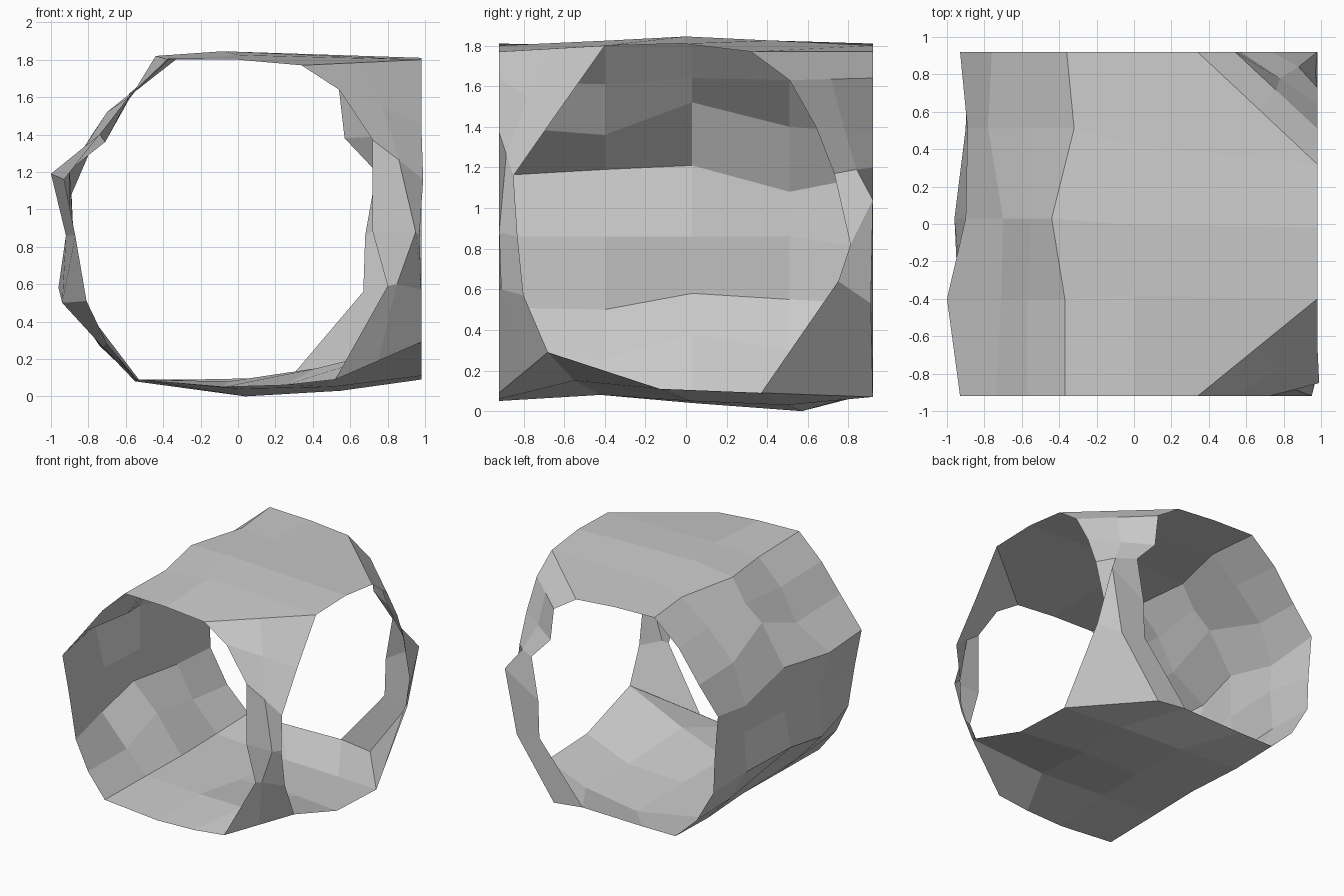
import bpy, bmesh

# Rough-cut tunnel junction: a tube along y with a side branch towards +x
STATIONS = [-0.92, -0.40, 0.03, 0.51, 0.92]

# Left wall, roof edge down to floor edge: (x at each station), (z at each station)
WALL = [
    ((-.37, -.37, -.44, -.32, -.36), (1.81, 1.80, 1.82, 1.81, 1.81)),
    ((-.57, -.57, -.55, -.55, -.58), (1.62, 1.61, 1.64, 1.63, 1.62)),
    ((-.74, -.71, -.70, -.78, -.76), (1.40, 1.36, 1.52, 1.40, 1.37)),
    ((-.93, -1.0, -.90, -.89, -.93), (1.16, 1.19, 1.21, 1.08, 1.16)),
    ((-.87, -.92, -.90, -.88, -.90), (.86, .86, .86, .86, .80)),
    ((-.81, -.94, -.96, -.90, -.89), (.51, .50, .58, .55, .53)),
    ((-.70, -.72, -.75, -.76, -.74), (.28, .26, .38, .30, .27)),
    ((-.55, -.54, -.53, -.55, -.55), (.09, .09, .09, .08, .09)),
]
ROOF_MID = [(0, -.92, 1.80), (0, -.38, 1.825), (-.08, 0, 1.845), (0, .42, 1.825), (0, .92, 1.80)]
FLOOR_MID = [(-.08, -.92, .05), (-.05, -.42, .08), (.0, .03, .04), (.04, .57, 0), (-.25, .92, .09)]
FLOOR_OUT = [(.25, -.92, .06), (.42, -.55, .15), (.5, .02, .05), (.55, .5, .03), (.28, .92, .10)]

# Corner columns: rows run from roof to floor, each from the end opening to the branch opening
FRONT = [
    [(.34, -.92, 1.77), (.66, -.66, 1.785), (.98, -.40, 1.80)],
    [(.54, -.92, 1.64), (.77, -.78, 1.55), (.98, -.64, 1.46)],
    [(.72, -.92, 1.37), (.86, -.885, 1.265), (.99, -.85, 1.16)],
    [(.72, -.92, .88), (.95, -.92, .88), (.97, -.83, .86)],
    [(.80, -.92, .59), (.85, -.91, .60), (.98, -.80, .57)],
    [(.52, -.92, .09), (.75, -.80, .19), (.98, -.68, .29)],
]
BACK = [
    [(.34, .92, 1.77), (.66, .62, 1.77), (.98, .32, 1.77)],
    [(.54, .92, 1.64), (.76, .715, 1.635), (.98, .51, 1.63)],
    [(.57, .92, 1.38), (.78, .78, 1.39), (.98, .64, 1.40)],
    [(.74, .92, 1.20), (.88, .84, 1.19), (.98, .73, 1.17)],
    [(.68, .92, .86), (.98, .92, 1.04), (.97, .81, .82)],
    [(.67, .92, .56), (.88, .91, .53), (.98, .75, .64)],
    [(.28, .92, .10), (.54, .92, .07), (.98, .37, .09)],
]


def sheet(name, rows):
    """Skin a grid of points, flat shaded."""
    bm = bmesh.new()
    grid = [[bm.verts.new(p) for p in row] for row in rows]
    for a, b in zip(grid, grid[1:]):
        for i in range(len(a) - 1):
            bm.faces.new((a[i], a[i + 1], b[i + 1], b[i]))
    bmesh.ops.recalc_face_normals(bm, faces=bm.faces)
    mesh = bpy.data.meshes.new(name)
    bm.to_mesh(mesh)
    bm.free()
    ob = bpy.data.objects.new(name, mesh)
    bpy.context.collection.objects.link(ob)
    return ob


# Vertices where the roof and floor reach the branch opening
roof_end = [FRONT[0][0], FRONT[0][2], (.98, -.02, 1.81), BACK[0][2], BACK[0][0]]
floor_end = [FRONT[-1][0], FRONT[-1][2], (.98, -.13, .11), BACK[-1][2], BACK[-1][1]]

# Roof, rugged side wall and floor
wall = [[(xs[k], y, zs[k]) for xs, zs in WALL] for k, y in enumerate(STATIONS)]
sheet("roof", [[roof_end[k], ROOF_MID[k], wall[k][0]] for k in range(5)])
sheet("side_wall", wall)
sheet("floor", [[wall[k][-1], FLOOR_MID[k], FLOOR_OUT[k], floor_end[k]] for k in range(5)])

# Corner columns between the openings
sheet("front_corner_column", FRONT)
sheet("back_corner_column", BACK)
